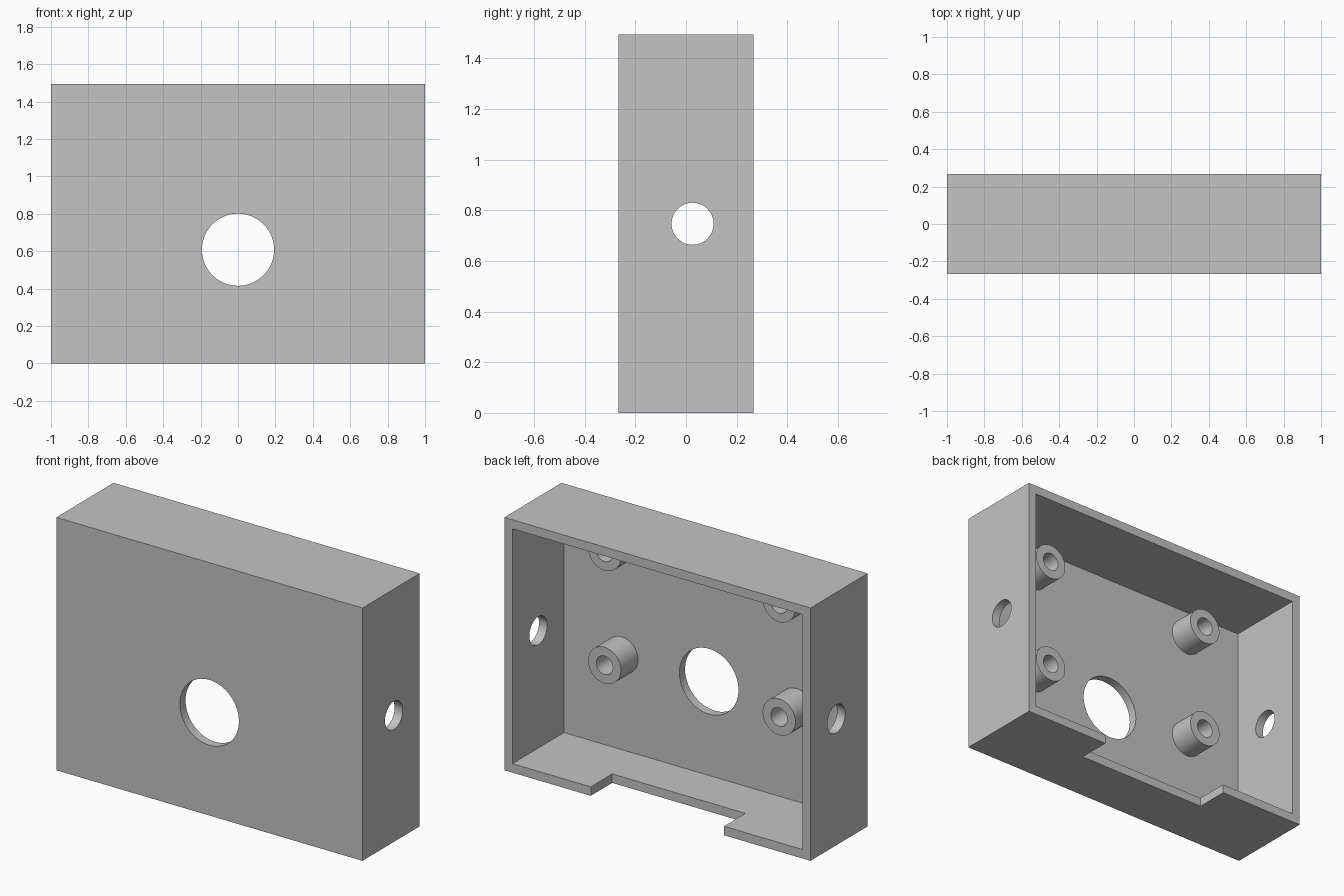
import bpy, bmesh, math
from mathutils import Matrix

if "Cube" in bpy.data.objects:
    bpy.data.objects.remove(bpy.data.objects["Cube"], do_unlink=True)

# Overall sizes
W, D, H, WALL = 2.0, 0.534, 1.493, 0.053
FLOOR_Y = -D / 2 + WALL          # inner surface of the front plate

grey = bpy.data.materials.new("light grey plastic")
grey.use_nodes = True
grey.diffuse_color = (0.55, 0.55, 0.55, 1)
grey.node_tree.nodes["Principled BSDF"].inputs["Base Color"].default_value = grey.diffuse_color


def make_object(name, bm):
    bmesh.ops.recalc_face_normals(bm, faces=bm.faces)
    mesh = bpy.data.meshes.new(name)
    bm.to_mesh(mesh)
    bm.free()
    mesh.materials.append(grey)
    obj = bpy.data.objects.new(name, mesh)
    bpy.context.collection.objects.link(obj)
    return obj


def box(name, low, high):
    bm = bmesh.new()
    size = [b - a for a, b in zip(low, high)]
    centre = [(a + b) / 2 for a, b in zip(low, high)]
    bmesh.ops.create_cube(bm, size=1, matrix=Matrix.Translation(centre) @ Matrix.Diagonal((*size, 1)))
    return make_object(name, bm)


def cylinder(name, centre, radius, length, axis):
    bm = bmesh.new()
    turn = Matrix.Rotation(math.pi / 2, 4, "Y" if axis == "X" else "X")
    bmesh.ops.create_cone(bm, cap_ends=True, segments=64, radius1=radius, radius2=radius,
                          depth=length, matrix=Matrix.Translation(centre) @ turn)
    return make_object(name, bm)


def cut(obj, cutter):
    mod = obj.modifiers.new("cut", "BOOLEAN")
    mod.operation, mod.solver, mod.object = "DIFFERENCE", "EXACT", cutter
    bpy.context.view_layer.objects.active = obj
    bpy.ops.object.modifier_apply(modifier=mod.name)
    bpy.data.objects.remove(cutter, do_unlink=True)


def smooth(obj):
    bpy.ops.object.select_all(action="DESELECT")
    obj.select_set(True)
    bpy.context.view_layer.objects.active = obj
    bpy.ops.object.shade_smooth_by_angle(angle=math.radians(30))


# Case: open at the back, with a notch in the lower wall
case = box("case", (-W / 2, -D / 2, 0), (W / 2, D / 2, H))
cut(case, box("cavity_cutter", (-W / 2 + WALL, FLOOR_Y, WALL), (W / 2 - WALL, D, H - WALL)))
cut(case, box("notch_cutter", (-0.435, D / 2 - 0.2, -0.1), (0.435, D, 0.1)))

# Round front opening and side holes
cut(case, cylinder("front_hole_cutter", (0, -D / 2, 0.608), 0.193, 0.3, "Y"))
cut(case, cylinder("side_hole_cutter", (0, 0.026, H / 2), 0.083, 3, "X"))
smooth(case)


def standoff(name, x, z):
    # Tube lathed around the y axis, its foot sunk slightly into the plate
    foot, tip, outer, inner = FLOOR_Y - 0.01, FLOOR_Y + 0.16, 0.107, 0.054
    profile = [(outer, foot), (outer, tip), (inner, tip), (inner, foot)]
    bm = bmesh.new()
    verts = [bm.verts.new((r, y, 0)) for r, y in profile]
    edges = [bm.edges.new((verts[i], verts[(i + 1) % 4])) for i in range(4)]
    bmesh.ops.spin(bm, geom=verts + edges, cent=(0, 0, 0), axis=(0, 1, 0),
                   angle=math.tau, steps=48, use_duplicate=False)
    bmesh.ops.remove_doubles(bm, verts=bm.verts, dist=0.0001)
    obj = make_object(name, bm)
    obj.location = (x, 0, z)
    smooth(obj)


# Four mounting standoffs
for level, z in (("lower", 0.612), ("upper", 1.279)):
    for side, x in (("left", 0.57), ("right", -0.57)):
        standoff(f"{level}_{side}_standoff", x, z)
